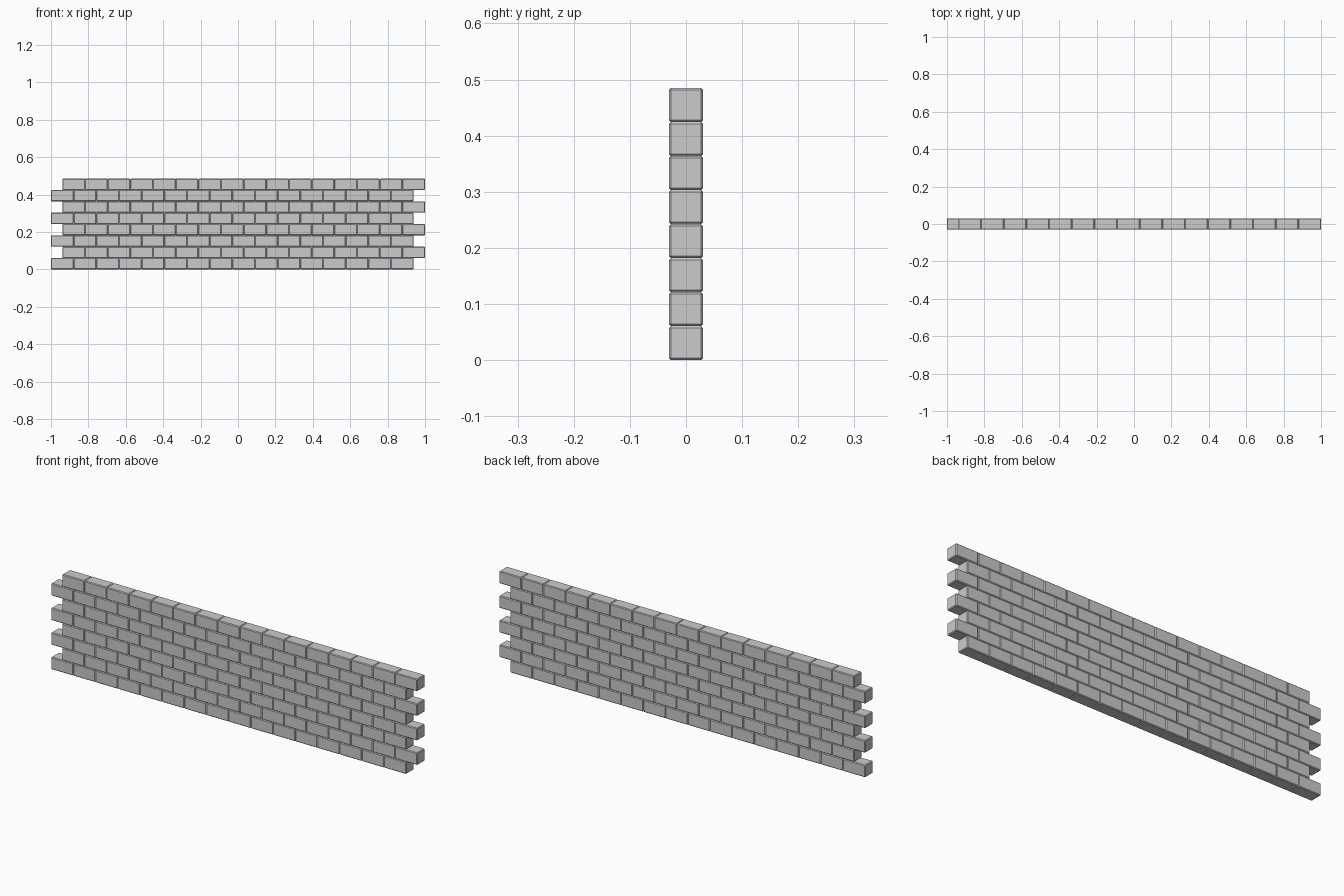
import bpy, bmesh
from mathutils import Matrix

if "Cube" in bpy.data.objects:
    bpy.data.objects.remove(bpy.data.objects["Cube"])

PER_ROW, ROWS = 16, 8
PITCH = 2.0 / (PER_ROW + 0.5)      # brick length
H = PITCH / 2                      # brick height and depth
BEVEL = 0.0035

# One chamfered brick, origin at its lower left end
bm = bmesh.new()
bmesh.ops.create_cube(bm, size=1.0, matrix=Matrix.Translation((PITCH / 2, 0, H / 2))
                      @ Matrix.Diagonal((PITCH, H, H, 1)))
bmesh.ops.bevel(bm, geom=bm.edges[:], offset=BEVEL, segments=1, affect='EDGES')
brick = bpy.data.meshes.new("brick")
bm.to_mesh(brick)
bm.free()

# Courses in running bond, every other one shifted half a brick
for row in range(ROWS):
    course = bpy.data.objects.new(f"brick_course_{row + 1}", brick)
    bpy.context.collection.objects.link(course)
    course.location = (-1 + (row % 2) * PITCH / 2, 0, row * H)
    arr = course.modifiers.new("bricks", 'ARRAY')
    arr.count = PER_ROW
    arr.use_relative_offset = False
    arr.use_constant_offset = True
    arr.constant_offset_displace = (PITCH, 0, 0)
